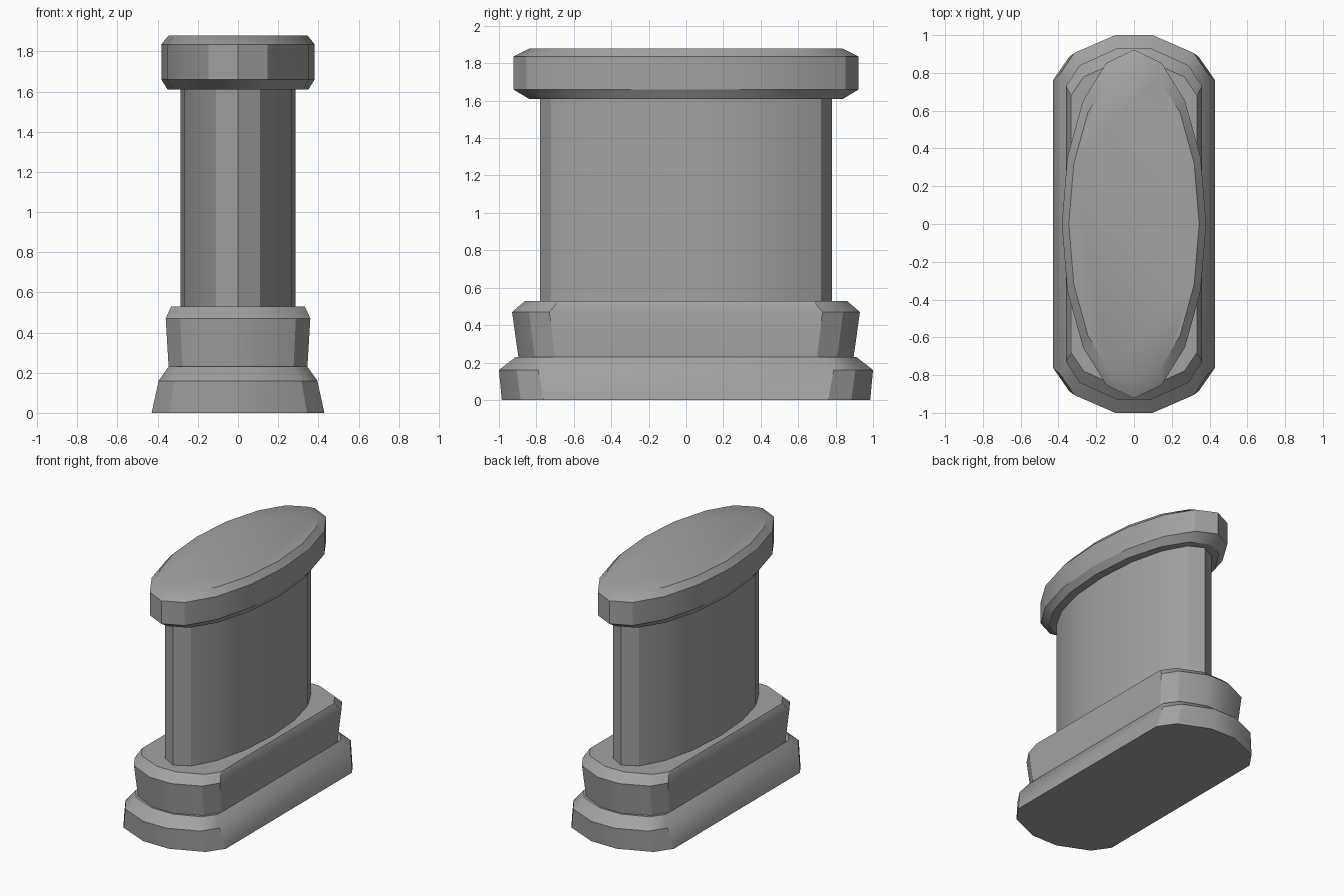
import bpy
import bmesh
from math import cos, sin, pi, radians

cube = bpy.data.objects.get("Cube")
if cube:
    bpy.data.objects.remove(cube, do_unlink=True)

stone = bpy.data.materials.new("grey stone")
stone.use_nodes = True
colour = (0.36, 0.36, 0.36, 1)
stone.diffuse_color = colour
stone.node_tree.nodes["Principled BSDF"].inputs["Base Color"].default_value = colour


def ellipse(rx, ry, sides=16):
    return [(rx * cos(2 * pi * i / sides), ry * sin(2 * pi * i / sides)) for i in range(sides)]


def slab(rx, ry, side_y):
    """Straight-sided outline with chamfered ends, counter-clockwise."""
    end = [(rx, side_y), (rx * 0.8, side_y + (ry - side_y) * 0.55), (rx * 0.25, ry)]
    half = end + [(-x, y) for x, y in reversed(end)]
    return half + [(-x, -y) for x, y in half]


def loft(name, levels):
    """Stack (height, outline) rings into a closed solid."""
    bm = bmesh.new()
    rings = [[bm.verts.new((x, y, z)) for x, y in outline] for z, outline in levels]
    for low, high in zip(rings, rings[1:]):
        n = len(low)
        for i in range(n):
            j = (i + 1) % n
            bm.faces.new((low[i], low[j], high[j], high[i]))
    bm.faces.new(rings[0][::-1])
    bm.faces.new(rings[-1])
    mesh = bpy.data.meshes.new(name)
    bm.to_mesh(mesh)
    bm.free()
    mesh.materials.append(stone)
    obj = bpy.data.objects.new(name, mesh)
    bpy.context.collection.objects.link(obj)
    bpy.ops.object.select_all(action='DESELECT')
    obj.select_set(True)
    bpy.context.view_layer.objects.active = obj
    bpy.ops.object.shade_smooth_by_angle(angle=radians(30))
    return obj


# Flared foot
loft("foot", [(0, slab(0.43, 0.985, 0.76)), (0.16, slab(0.395, 1.0, 0.79)),
              (0.23, slab(0.345, 0.91, 0.74))])

# Plinth widening towards its chamfered top
loft("plinth", [(0.22, slab(0.345, 0.895, 0.7)), (0.47, slab(0.36, 0.93, 0.73)),
                (0.53, slab(0.333, 0.86, 0.68))])

# Elliptical shaft
loft("shaft", [(0.52, ellipse(0.287, 0.78)), (1.62, ellipse(0.287, 0.78))])

# Elliptical cap with both rims chamfered
loft("cap", [(1.61, ellipse(0.35, 0.84)), (1.66, ellipse(0.382, 0.923)),
             (1.835, ellipse(0.382, 0.923)), (1.88, ellipse(0.345, 0.835))])
